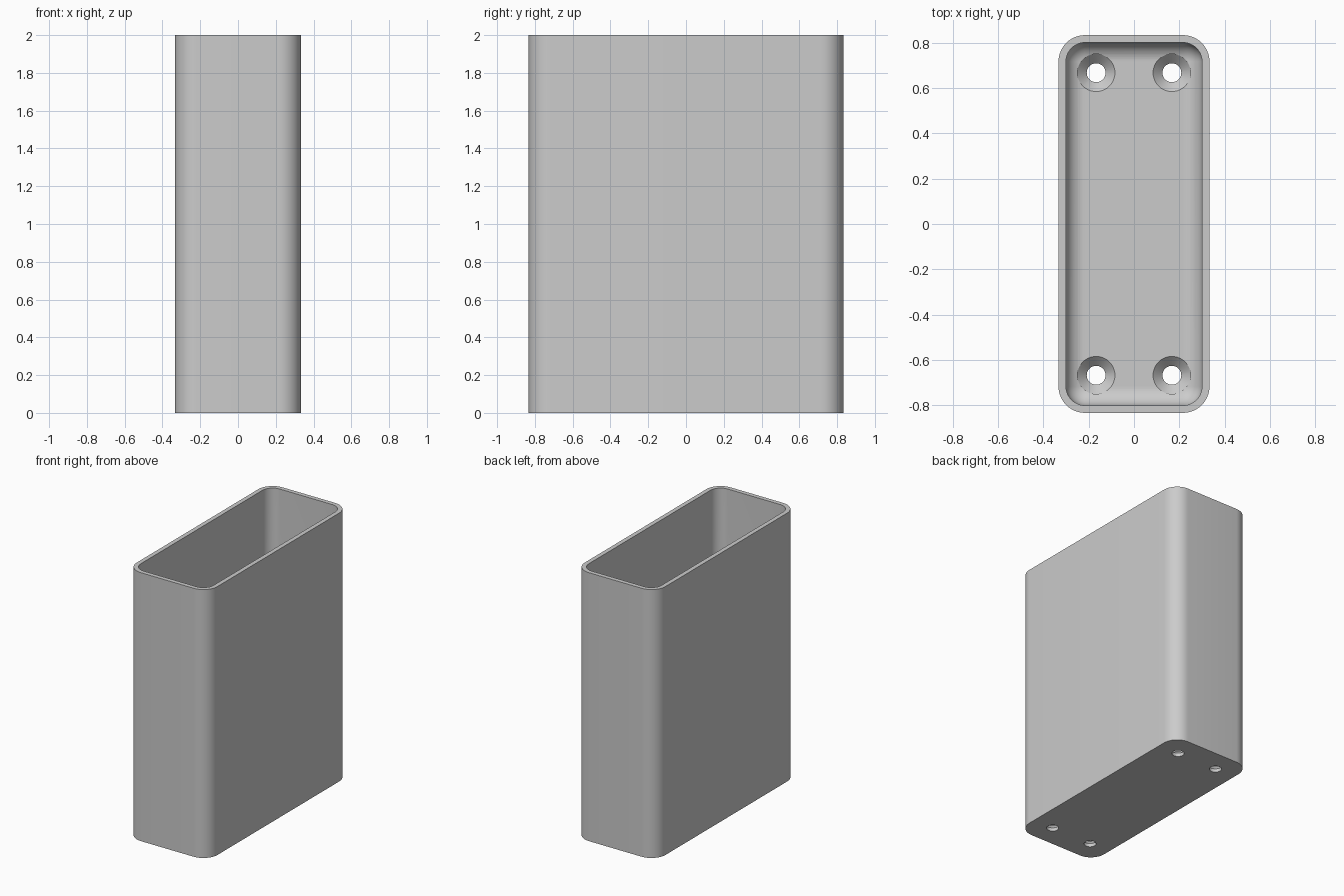
import bpy, bmesh, math
from mathutils import Matrix

old = bpy.data.objects.get("Cube")
if old:
    bpy.data.objects.remove(old, do_unlink=True)

HX, HY, HEIGHT = 0.333, 0.833, 2.0      # half width, half depth, height
WALL, FLOOR = 0.033, 0.067
OUTER_R, INNER_R, FILLET = 0.117, 0.084, 0.083
SEG = 12

grey = bpy.data.materials.new("plain grey")
grey.use_nodes = True
COLOUR = (0.6, 0.6, 0.6, 1)
grey.diffuse_color = COLOUR
grey.node_tree.nodes["Principled BSDF"].inputs["Base Color"].default_value = COLOUR


def add_object(name, bm):
    bmesh.ops.recalc_face_normals(bm, faces=bm.faces)
    mesh = bpy.data.meshes.new(name)
    bm.to_mesh(mesh)
    bm.free()
    mesh.materials.append(grey)
    obj = bpy.data.objects.new(name, mesh)
    bpy.context.collection.objects.link(obj)
    return obj


def loft(bm, rings):
    """Skin a closed solid through a list of vertex rings."""
    for a, b in zip(rings, rings[1:]):
        for i in range(len(a)):
            j = (i + 1) % len(a)
            bm.faces.new((a[i], a[j], b[j], b[i]))
    bm.faces.new(rings[0])
    bm.faces.new(rings[-1])


def rounded_ring(bm, inset, radius, z):
    """Rounded rectangle, inset from the outer footprint."""
    cx, cy = HX - inset - radius, HY - inset - radius
    ring = []
    for k, (sx, sy) in enumerate(((1, 1), (-1, 1), (-1, -1), (1, -1))):
        for s in range(SEG + 1):
            a = math.pi / 2 * (k + s / SEG)
            ring.append(bm.verts.new((sx * cx + radius * math.cos(a),
                                      sy * cy + radius * math.sin(a), z)))
    return ring


# Open box: outer wall, rim, inner wall, filleted floor
bm = bmesh.new()
rings = [rounded_ring(bm, 0, OUTER_R, 0),
         rounded_ring(bm, 0, OUTER_R, HEIGHT),
         rounded_ring(bm, WALL, INNER_R, HEIGHT)]
for s in range(SEG + 1):
    a = math.pi / 2 * s / SEG
    shrink = FILLET * (1 - math.cos(a))
    rings.append(rounded_ring(bm, WALL + shrink, INNER_R - shrink,
                              FLOOR + FILLET * (1 - math.sin(a))))
loft(bm, rings)
box = add_object("open_box", bm)

# Countersunk screw holes in the floor corners
HOLE_R, SINK_R = 0.0415, 0.083
profile = ((HOLE_R, -0.1), (HOLE_R, FLOOR - SINK_R + HOLE_R),
           (SINK_R, FLOOR), (SINK_R, FLOOR + 0.2))
bm = bmesh.new()
for x in (-0.167, 0.167):
    for y in (-0.667, 0.667):
        loft(bm, [bmesh.ops.create_circle(bm, segments=40, radius=r,
                  matrix=Matrix.Translation((x, y, z)))["verts"]
                  for r, z in profile])
cutter = add_object("screw_hole_cutter", bm)

cut = box.modifiers.new("screw holes", 'BOOLEAN')
cut.operation = 'DIFFERENCE'
cut.solver = 'EXACT'
cut.object = cutter
bpy.context.view_layer.objects.active = box
box.select_set(True)
cutter.select_set(False)
bpy.ops.object.modifier_apply(modifier=cut.name)
bpy.data.objects.remove(cutter, do_unlink=True)

bpy.ops.object.shade_smooth_by_angle(angle=math.radians(30))
